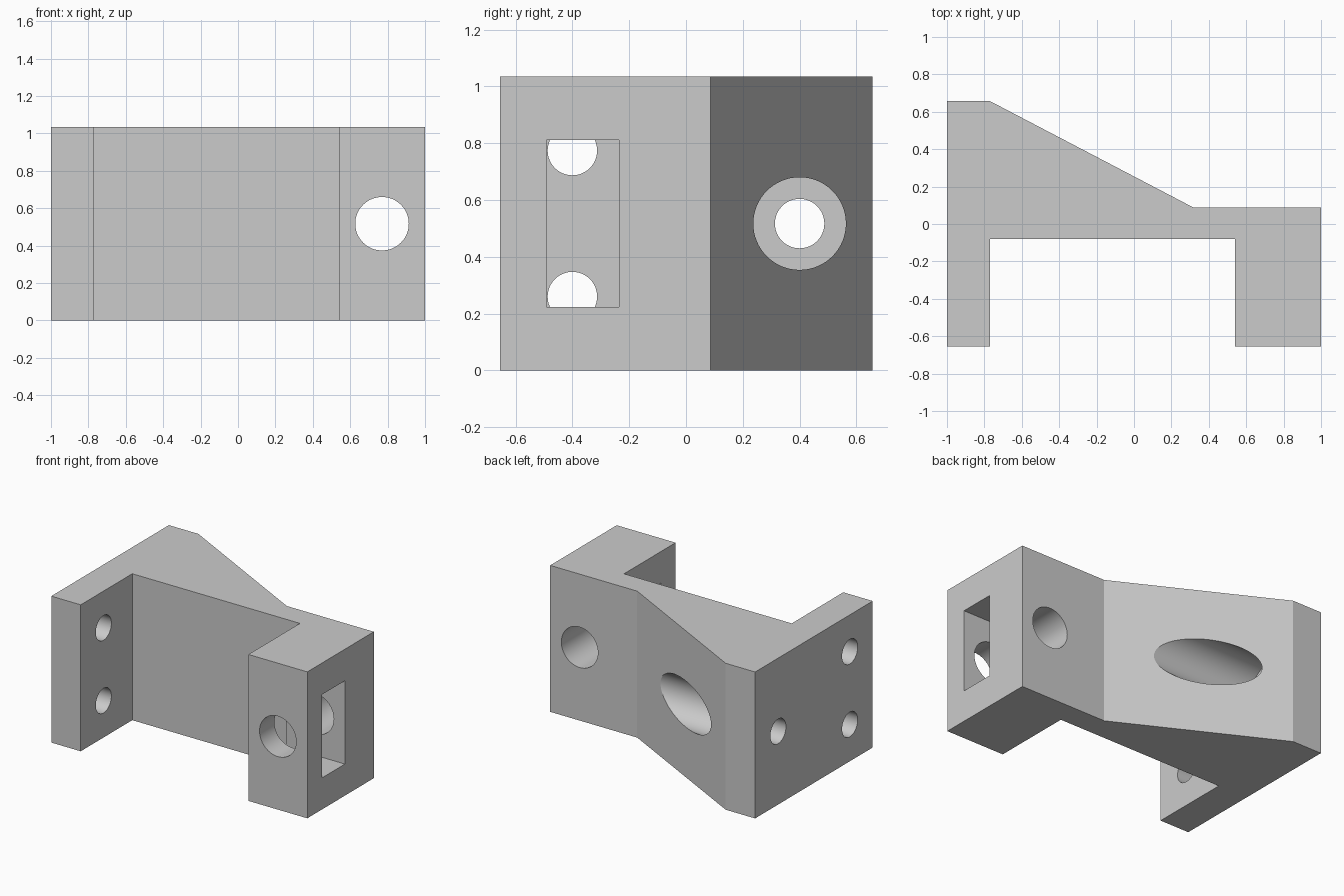
import bpy, bmesh
from math import pi, radians
from mathutils import Matrix

cube = bpy.data.objects.get("Cube")
if cube:
    bpy.data.objects.remove(cube, do_unlink=True)

HEIGHT = 1.034
MID = HEIGHT / 2

grey = bpy.data.materials.new("plain grey")
grey.use_nodes = True
colour = (0.6, 0.6, 0.6, 1)
grey.diffuse_color = colour
grey.node_tree.nodes["Principled BSDF"].inputs["Base Color"].default_value = colour


def finish(name, bm):
    bmesh.ops.recalc_face_normals(bm, faces=bm.faces)
    mesh = bpy.data.meshes.new(name)
    bm.to_mesh(mesh)
    bm.free()
    mesh.materials.append(grey)
    obj = bpy.data.objects.new(name, mesh)
    bpy.context.collection.objects.link(obj)
    return obj


def cut(name, bm):
    """Subtract a hidden cutter from the bracket."""
    cutter = finish(name, bm)
    cutter.hide_render = True
    cutter.hide_set(True)
    cutter.display_type = 'WIRE'
    mod = bracket.modifiers.new(name, 'BOOLEAN')
    mod.operation = 'DIFFERENCE'
    mod.solver = 'EXACT'
    mod.object = cutter
    return cutter


def bore(name, axis, radius, start, end, u, z):
    """Round hole along x or y, from start to end."""
    bm = bmesh.new()
    centre = (start + end) / 2
    if axis == 'X':
        place = Matrix.Translation((centre, u, z)) @ Matrix.Rotation(pi / 2, 4, 'Y')
    else:
        place = Matrix.Translation((u, centre, z)) @ Matrix.Rotation(pi / 2, 4, 'X')
    bmesh.ops.create_cone(bm, cap_ends=True, segments=64, radius1=radius,
                          radius2=radius, depth=end - start, matrix=place)
    return cut(name, bm)


# Bracket body: plan outline with two front legs and a sloped back, extruded up
outline = [(-1, -0.655), (-0.77, -0.655), (-0.77, -0.08), (0.54, -0.08),
           (0.54, -0.655), (1, -0.655), (1, 0.087), (0.32, 0.087),
           (-0.77, 0.657), (-1, 0.657)]
bm = bmesh.new()
base = bm.faces.new([bm.verts.new((x, y, 0)) for x, y in outline])
top = bmesh.ops.extrude_face_region(bm, geom=[base])
bmesh.ops.translate(bm, vec=(0, 0, HEIGHT),
                    verts=[v for v in top["geom"] if isinstance(v, bmesh.types.BMVert)])
bracket = finish("bracket", bm)

# Holes in the thin right leg, the counterbored back hole and the left leg hole
cutters = [bore("upper_leg_hole", 'X', 0.087, -1.1, -0.7, -0.4, MID + 0.257),
           bore("lower_leg_hole", 'X', 0.087, -1.1, -0.7, -0.4, MID - 0.257),
           bore("back_hole", 'X', 0.087, -1.1, -0.6, 0.4, MID),
           bore("back_counterbore", 'X', 0.163, -0.77, 0.3, 0.4, MID),
           bore("front_hole", 'Y', 0.143, -0.8, 0.2, 0.77, MID)]

# Rectangular slot across the thick left leg
bm = bmesh.new()
bmesh.ops.create_cube(bm, size=1, matrix=Matrix.Translation((0.77, -0.363, MID))
                      @ Matrix.Diagonal((0.6, 0.255, 0.588, 1)))
cutters.append(cut("leg_slot", bm))

# Apply the cuts, drop the cutters and smooth only the bores
bpy.context.view_layer.objects.active = bracket
bracket.select_set(True)
for mod in list(bracket.modifiers):
    bpy.ops.object.modifier_apply(modifier=mod.name)
for cutter in cutters:
    bpy.data.objects.remove(cutter, do_unlink=True)
bpy.ops.object.shade_smooth_by_angle(angle=radians(25))
